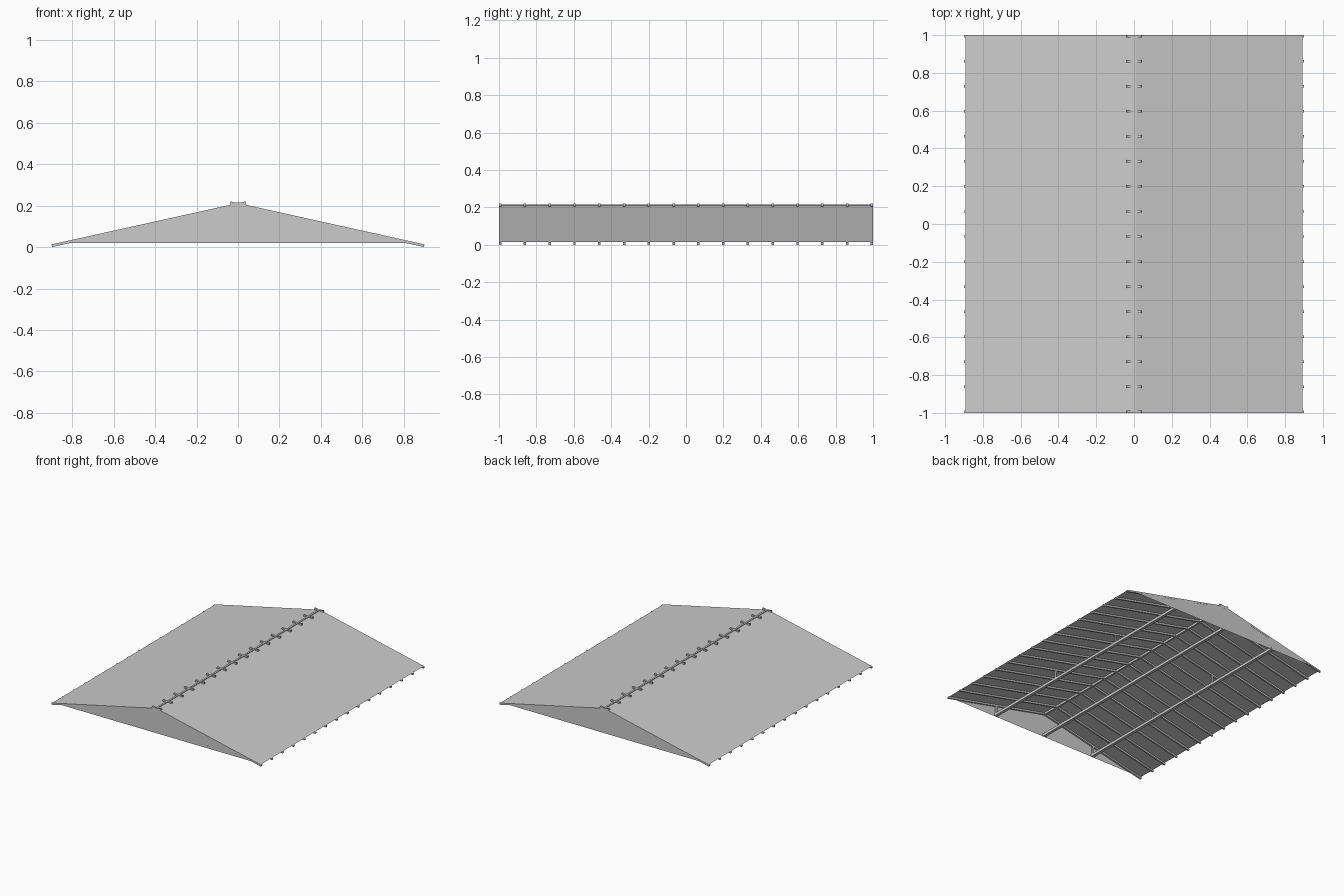
import bpy

if "Cube" in bpy.data.objects:
    bpy.data.objects.remove(bpy.data.objects["Cube"])

TOP_E, TOP_R = (0.9, 0.013), (-0.037, 0.2205)   # rafter top line: eave end, past-ridge end
SLOPE = (TOP_R[1] - TOP_E[1]) / (TOP_E[0] - TOP_R[0])
APEX = TOP_E[1] + SLOPE * TOP_E[0]
RAFTERS = [-0.9935 + i * 1.987 / 15 for i in range(16)]


def roof_z(x):
    return APEX - SLOPE * abs(x)


def make(name, verts, faces, mirror=False):
    me = bpy.data.meshes.new(name)
    me.from_pydata(verts, [], faces)
    ob = bpy.data.objects.new(name, me)
    bpy.context.collection.objects.link(ob)
    if mirror:
        ob.modifiers.new("Mirror", "MIRROR").use_mirror_merge = False
    return ob


def prism(name, profile, y0, y1, mirror=False):
    # x-z profile extruded along y
    n = len(profile)
    verts = [(x, y, z) for y in (y0, y1) for x, z in profile]
    faces = [tuple(range(n))[::-1], tuple(range(n, 2 * n))]
    faces += [(i, (i + 1) % n, n + (i + 1) % n, n + i) for i in range(n)]
    return make(name, verts, faces, mirror)


def rect(x0, x1, z0, z1):
    return [(x0, z0), (x0, z1), (x1, z1), (x1, z0)]


# Roof sheets, one thin surface per slope
ex = 0.893
make("roof_sheet", [(0, -1, APEX), (ex, -1, roof_z(ex)), (ex, 1, roof_z(ex)), (0, 1, APEX)],
     [(0, 1, 2, 3)], mirror=True)

# Rafters crossing at the ridge
depth = 0.013
length = (1 + SLOPE ** 2) ** 0.5
ox, oz = -depth * SLOPE / length, -depth / length
rafter = [TOP_R, TOP_E, (TOP_E[0] + ox, TOP_E[1] + oz), (TOP_R[0] + ox, TOP_R[1] + oz)]
for y in RAFTERS:
    prism("rafter_pair", rafter, y - 0.0065, y + 0.0065, mirror=True)

# Gable walls
for label, y in (("front_gable", -0.9995), ("back_gable", 0.9995)):
    gx = (APEX - 0.02) / SLOPE
    order = (0, 1, 2) if y < 0 else (2, 1, 0)
    make(label, [(-gx, y, 0.02), (gx, y, 0.02), (0, y, APEX)], [order])

# Lengthwise beams at ceiling level and at the ridge
prism("centre_beam", rect(-0.011, 0.011, 0.02, 0.04), -1, 1)
prism("side_beam", rect(0.439, 0.461, 0.02, 0.04), -1, 1, mirror=True)
prism("ridge_beam", rect(-0.007, 0.007, 0.195, APEX + 0.003), -1, 1)

# Short posts from the side beams up to every fifth rafter
for y in RAFTERS[::5]:
    prism("post", rect(0.444, 0.456, 0.04, roof_z(0.456) - 0.005), y - 0.0065, y + 0.0065, mirror=True)
